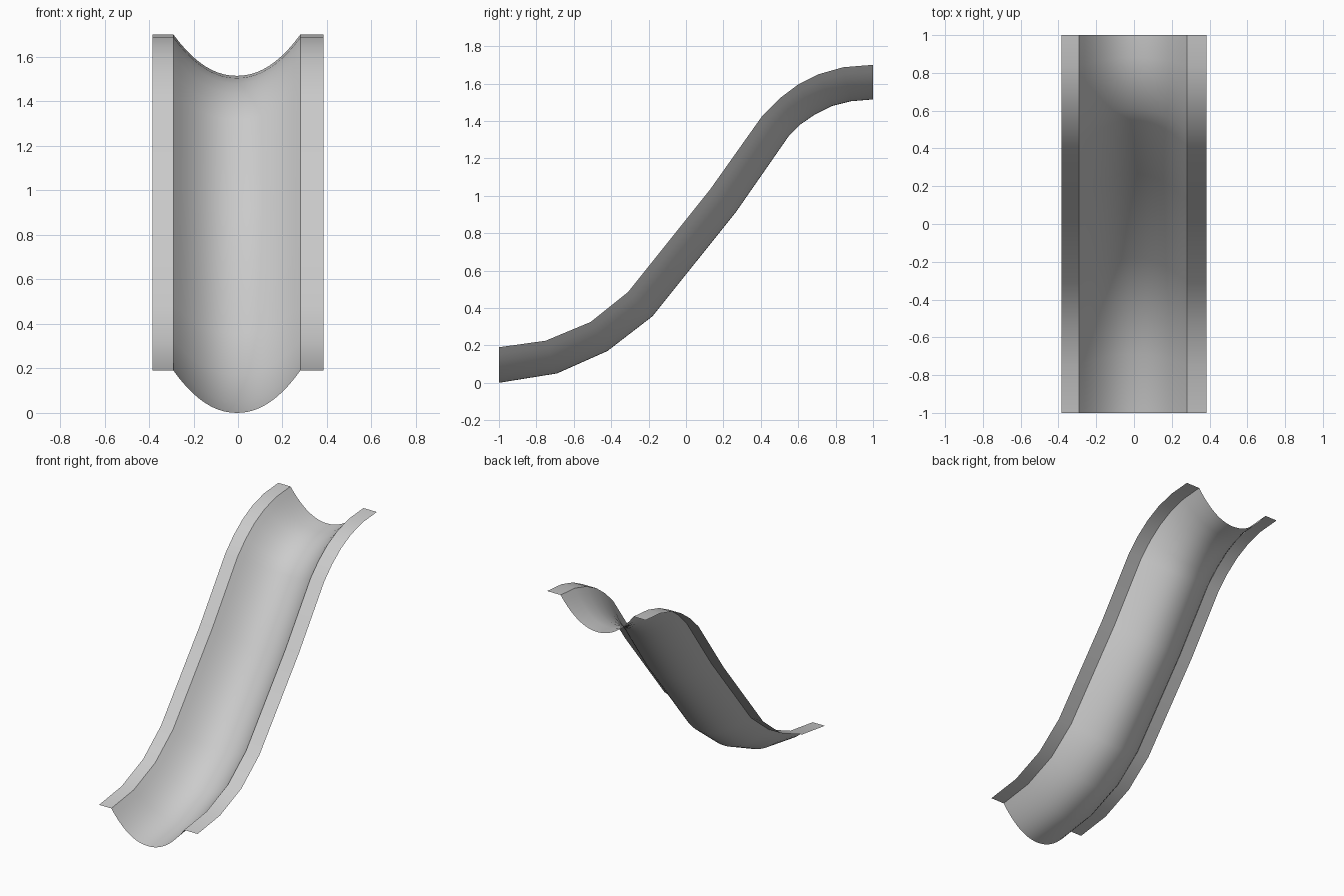
import bpy, bmesh, math
from mathutils import Vector

cube = bpy.data.objects.get("Cube")
if cube:
    bpy.data.objects.remove(cube)

# Side paths (y, z) of the rim and of the trough floor, station by station
RIM = [(-1, .19), (-.75, .225), (-.51, .325), (-.31, .485), (.13, 1.035),
       (.41, 1.43), (.5, 1.52), (.6, 1.595), (.71, 1.65), (.84, 1.687), (1, 1.7)]
FLOOR = [(-1, 0), (-.69, .05), (-.42, .17), (-.18, .355), (.265, .91),
         (.55, 1.32), (.61, 1.38), (.69, 1.435), (.78, 1.48), (.88, 1.505), (1, 1.515)]
HALF_WIDTH, BOWL, CENTRE, STEPS = .385, .285, -.005, 20

# Cross-section: (x, depth fraction), flat lips either side of a curved bowl
section = [(-HALF_WIDTH, 0)]
for i in range(STEPS + 1):
    t = 2 * i / STEPS - 1
    section.append((CENTRE + BOWL * t, 1 - abs(t) ** 2.1))
section.append((HALF_WIDTH, 0))

# Sweep the section along the paths
bm = bmesh.new()
rows = []
for rim, floor in zip(RIM, FLOOR):
    a, b = Vector((0, *rim)), Vector((0, *floor))
    rows.append([bm.verts.new(a.lerp(b, d) + Vector((x, 0, 0))) for x, d in section])
for r0, r1 in zip(rows, rows[1:]):
    for i in range(len(section) - 1):
        bm.faces.new((r0[i], r0[i + 1], r1[i + 1], r1[i]))

mesh = bpy.data.meshes.new("slide_chute")
bm.to_mesh(mesh)
bm.free()
chute = bpy.data.objects.new("slide_chute", mesh)
bpy.context.collection.objects.link(chute)

# Plain grey sheet
grey = bpy.data.materials.new("light_grey")
grey.use_nodes = True
grey.diffuse_color = (.6, .6, .6, 1)
grey.node_tree.nodes["Principled BSDF"].inputs["Base Color"].default_value = (.6, .6, .6, 1)
mesh.materials.append(grey)

# Smooth bowl with sharp creases at the lips
bpy.ops.object.select_all(action='DESELECT')
chute.select_set(True)
bpy.context.view_layer.objects.active = chute
bpy.ops.object.shade_smooth_by_angle(angle=math.radians(30))
